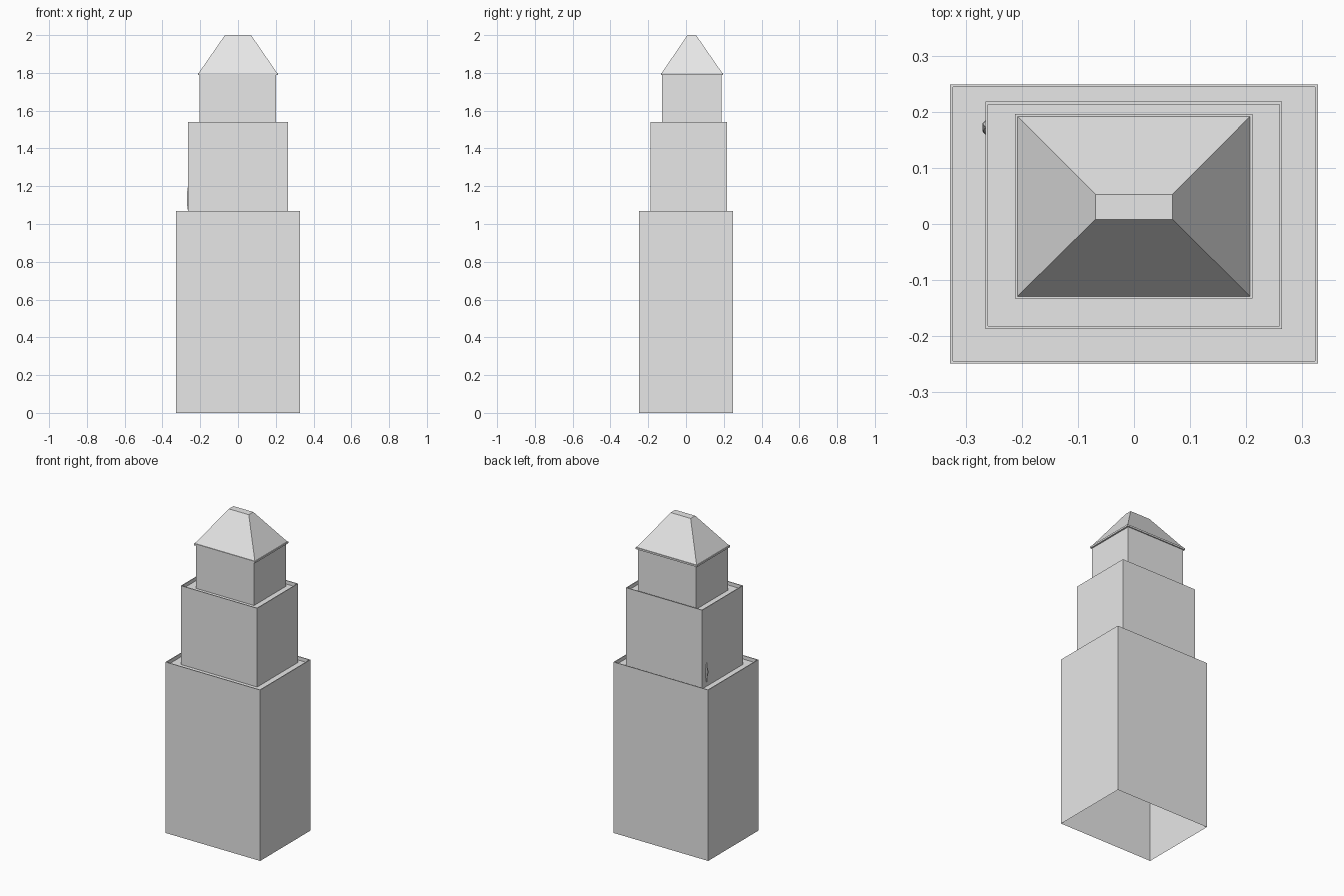
import bpy
import bmesh

if "Cube" in bpy.data.objects:
    bpy.data.objects.remove(bpy.data.objects["Cube"], do_unlink=True)

grey = bpy.data.materials.new("light_grey")
grey.use_nodes = True
colour = (0.8, 0.8, 0.8, 1)
grey.diffuse_color = colour
grey.node_tree.nodes["Principled BSDF"].inputs["Base Color"].default_value = colour


def loft(name, rings, cap_bottom=False):
    """Stack rectangles (bounds, z) into a flat-faced shell with a closed top."""
    bm = bmesh.new()
    loops = []
    for (x0, x1, y0, y1), z in rings:
        corners = ((x0, y0), (x1, y0), (x1, y1), (x0, y1))
        loops.append([bm.verts.new((x, y, z)) for x, y in corners])
    for a, b in zip(loops, loops[1:]):
        for i in range(4):
            j = (i + 1) % 4
            bm.faces.new((a[i], a[j], b[j], b[i]))
    bm.faces.new(loops[-1])
    if cap_bottom:
        bm.faces.new(loops[0][::-1])
    mesh = bpy.data.meshes.new(name)
    bm.to_mesh(mesh)
    bm.free()
    mesh.materials.append(grey)
    obj = bpy.data.objects.new(name, mesh)
    bpy.context.collection.objects.link(obj)
    return obj


def inset(bounds, d):
    x0, x1, y0, y1 = bounds
    return (x0 + d, x1 - d, y0 + d, y1 - d)


RIM, SINK = 0.005, 0.022


def parapet_block(name, bounds, bottom, top):
    """Open-bottomed block whose flat top is sunk behind a thin rim."""
    inner = inset(bounds, RIM)
    loft(name, [(bounds, bottom), (bounds, top), (inner, top), (inner, top - SINK)])


# Stepped tower blocks
parapet_block("lower_tower", (-0.328, 0.328, -0.249, 0.249), 0, 1.07)
parapet_block("middle_tower", (-0.265, 0.264, -0.187, 0.218), 1.07 - SINK, 1.541)
upper = (-0.203, 0.201, -0.128, 0.189)
loft("upper_tower", [(upper, 1.541 - SINK), (upper, 1.79)])

# Hipped roof with a thin eave slab and a flat ridge
eave = (-0.212, 0.211, -0.133, 0.196)
loft("roof", [(eave, 1.788), (eave, 1.799), (inset(eave, 0.004), 1.799),
              ((-0.069, 0.069, 0.008, 0.053), 2.0)], cap_bottom=True)

# Small faceted boss on the side of the middle block
bpy.ops.mesh.primitive_uv_sphere_add(segments=6, ring_count=6, radius=1,
                                     location=(-0.264, 0.172, 1.135))
boss = bpy.context.object
boss.name = "side_boss"
boss.scale = (0.007, 0.014, 0.065)
boss.data.materials.append(grey)
